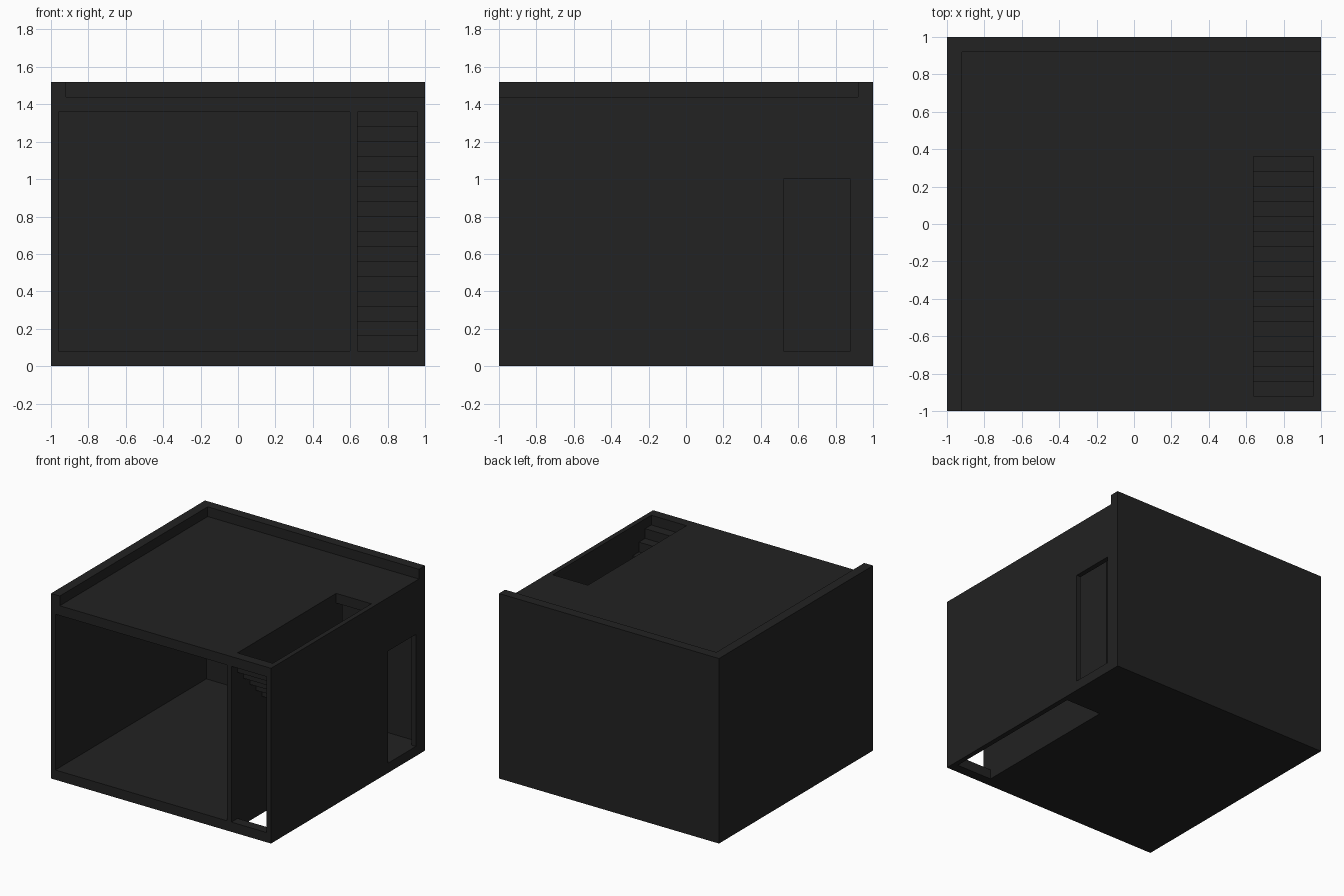
import bpy, bmesh
from mathutils import Matrix, Vector

cube = bpy.data.objects.get("Cube")
if cube:
    bpy.data.objects.remove(cube, do_unlink=True)

# Single dark material
COLOR = (0.016, 0.016, 0.016, 1.0)
charcoal = bpy.data.materials.new("charcoal")
charcoal.use_nodes = True
charcoal.diffuse_color = COLOR
charcoal.node_tree.nodes["Principled BSDF"].inputs["Base Color"].default_value = COLOR

FLOOR, CEILING, ROOF, TOP = 0.08, 1.36, 1.44, 1.52
WALL = 0.04                        # wall thickness
WELL_X, WELL_Y = (0.64, 0.96), (-0.92, 0.36)
STEPS, STEP = 16, 0.08


def finish(name, bm):
    bmesh.ops.recalc_face_normals(bm, faces=bm.faces)
    mesh = bpy.data.meshes.new(name)
    bm.to_mesh(mesh)
    bm.free()
    mesh.materials.append(charcoal)
    obj = bpy.data.objects.new(name, mesh)
    bpy.context.collection.objects.link(obj)
    return obj


def add_box(bm, x, y, z):
    size = Matrix.Diagonal((x[1] - x[0], y[1] - y[0], z[1] - z[0], 1))
    center = Vector((sum(x) / 2, sum(y) / 2, sum(z) / 2))
    bmesh.ops.create_cube(bm, size=1, matrix=Matrix.Translation(center) @ size)


def box(name, x, y, z):
    bm = bmesh.new()
    add_box(bm, x, y, z)
    return finish(name, bm)


def sheet(name, us, vs, place, depth, hole=None):
    """Grid of cells with one left out, extruded along depth."""
    bm = bmesh.new()
    grid = [[bm.verts.new(place(u, v)) for v in vs] for u in us]
    for i in range(len(us) - 1):
        for j in range(len(vs) - 1):
            if (i, j) != hole:
                bm.faces.new((grid[i][j], grid[i + 1][j],
                              grid[i + 1][j + 1], grid[i][j + 1]))
    ext = bmesh.ops.extrude_face_region(bm, geom=bm.faces[:], use_keep_orig=True)
    moved = [g for g in ext["geom"] if isinstance(g, bmesh.types.BMVert)]
    bmesh.ops.translate(bm, verts=moved, vec=depth)
    return finish(name, bm)


# Floor and roof slabs, both open over the stairwell
for name, z, h in (("floor_slab", 0, FLOOR), ("roof_slab", CEILING, ROOF - CEILING)):
    sheet(name, (-1, *WELL_X, 1), (-1, *WELL_Y, 1),
          lambda x, y, z=z: (x, y, z), (0, 0, h), hole=(1, 1))

# Outer walls, the right-hand one with a doorway
ROOM_Z = (FLOOR, CEILING)
box("side_wall", (-1, -1 + WALL), (-1, 1 - WALL), ROOM_Z)
box("back_wall", (-1, 1 - WALL), (1 - WALL, 1), ROOM_Z)
sheet("door_wall", (-1, 0.52, 0.88, 1), (FLOOR, 1.0, CEILING),
      lambda y, z: (1 - WALL, y, z), (WALL, 0, 0), hole=(1, 0))

# Partition beside the stairs, leaving a passage at the back
box("partition_wall", (0.6, 0.64), (-1, 0.44), ROOM_Z)

# Stairs descending from the front to the back
bm = bmesh.new()
for i in range(STEPS):
    y, z = WELL_Y[0] + i * STEP, CEILING - i * STEP
    add_box(bm, WELL_X, (y, y + STEP), (z - STEP, z))
finish("stairs", bm)

# L-shaped parapet along two roof edges
bm = bmesh.new()
outline = [(-1, -1), (-0.92, -1), (-0.92, 0.92), (1, 0.92), (1, 1), (-1, 1)]
base = bm.faces.new([bm.verts.new((x, y, ROOF)) for x, y in outline])
ext = bmesh.ops.extrude_face_region(bm, geom=[base], use_keep_orig=True)
bmesh.ops.translate(bm, vec=(0, 0, TOP - ROOF),
                    verts=[g for g in ext["geom"] if isinstance(g, bmesh.types.BMVert)])
finish("parapet", bm)
